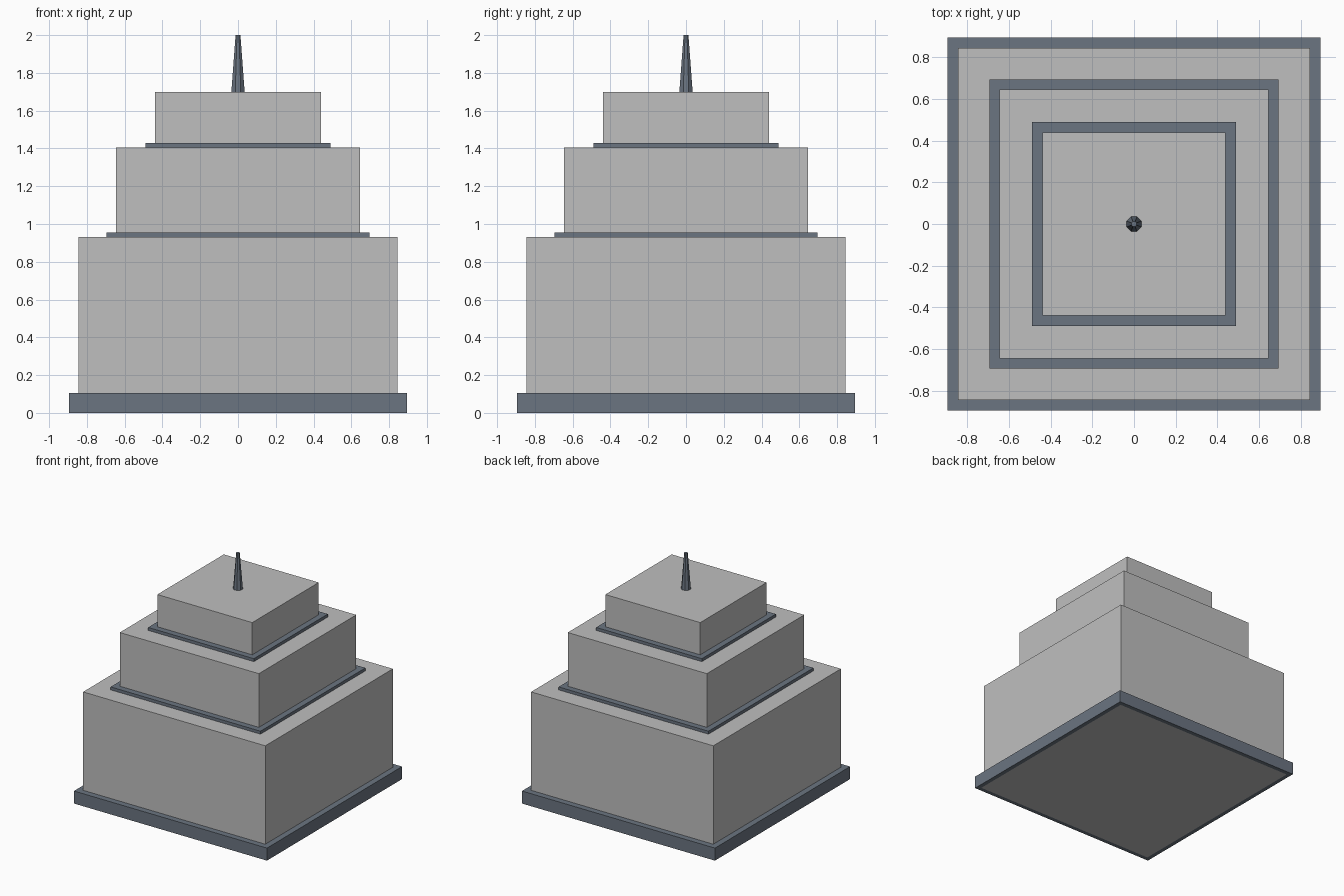
import bpy
import bmesh
from math import pi
from mathutils import Matrix

cube = bpy.data.objects.get("Cube")
if cube:
    bpy.data.objects.remove(cube, do_unlink=True)


def material(name, rgb):
    mat = bpy.data.materials.new(name)
    mat.use_nodes = True
    color = (*rgb, 1.0)
    mat.diffuse_color = color
    mat.node_tree.nodes["Principled BSDF"].inputs["Base Color"].default_value = color
    return mat


stone = material("light_grey_stone", (0.52, 0.52, 0.52))
slate = material("blue_grey_slate", (0.147, 0.177, 0.219))


def finish(name, bm, *mats):
    mesh = bpy.data.meshes.new(name)
    bm.to_mesh(mesh)
    bm.free()
    for mat in mats:
        mesh.materials.append(mat)
    obj = bpy.data.objects.new(name, mesh)
    bpy.context.collection.objects.link(obj)
    return obj


def slab(half, bottom, top):
    """Square block between two heights."""
    bm = bmesh.new()
    size = Matrix.Diagonal((2 * half, 2 * half, top - bottom, 1))
    bmesh.ops.create_cube(bm, size=1, matrix=Matrix.Translation((0, 0, (bottom + top) / 2)) @ size)
    return bm


# Plinth, with the foot of the lower tier showing as an inset underneath
BORDER = 0.05
bm = slab(0.895, 0, 0.105)
bm.normal_update()
underside = [f for f in bm.faces if f.normal.z < -0.9]
bmesh.ops.inset_region(bm, faces=underside, thickness=BORDER)
for face in underside:
    face.material_index = 1
finish("plinth", bm, slate, stone)

# Stacked tiers and the thin ledges between them
for name, half, bottom, top, mat in (
    ("lower_tier", 0.845, 0.105, 0.93, stone),
    ("lower_ledge", 0.695, 0.93, 0.955, slate),
    ("middle_tier", 0.645, 0.955, 1.405, stone),
    ("upper_ledge", 0.49, 1.405, 1.43, slate),
    ("upper_tier", 0.44, 1.43, 1.7, stone),
):
    finish(name, slab(half, bottom, top), mat)

# Tapered eight-sided spire
bm = bmesh.new()
bmesh.ops.create_cone(
    bm, cap_ends=True, segments=8, radius1=0.038, radius2=0.014, depth=0.3,
    matrix=Matrix.Translation((0, 0, 1.85)) @ Matrix.Rotation(pi / 8, 4, "Z"),
)
finish("spire", bm, slate)
